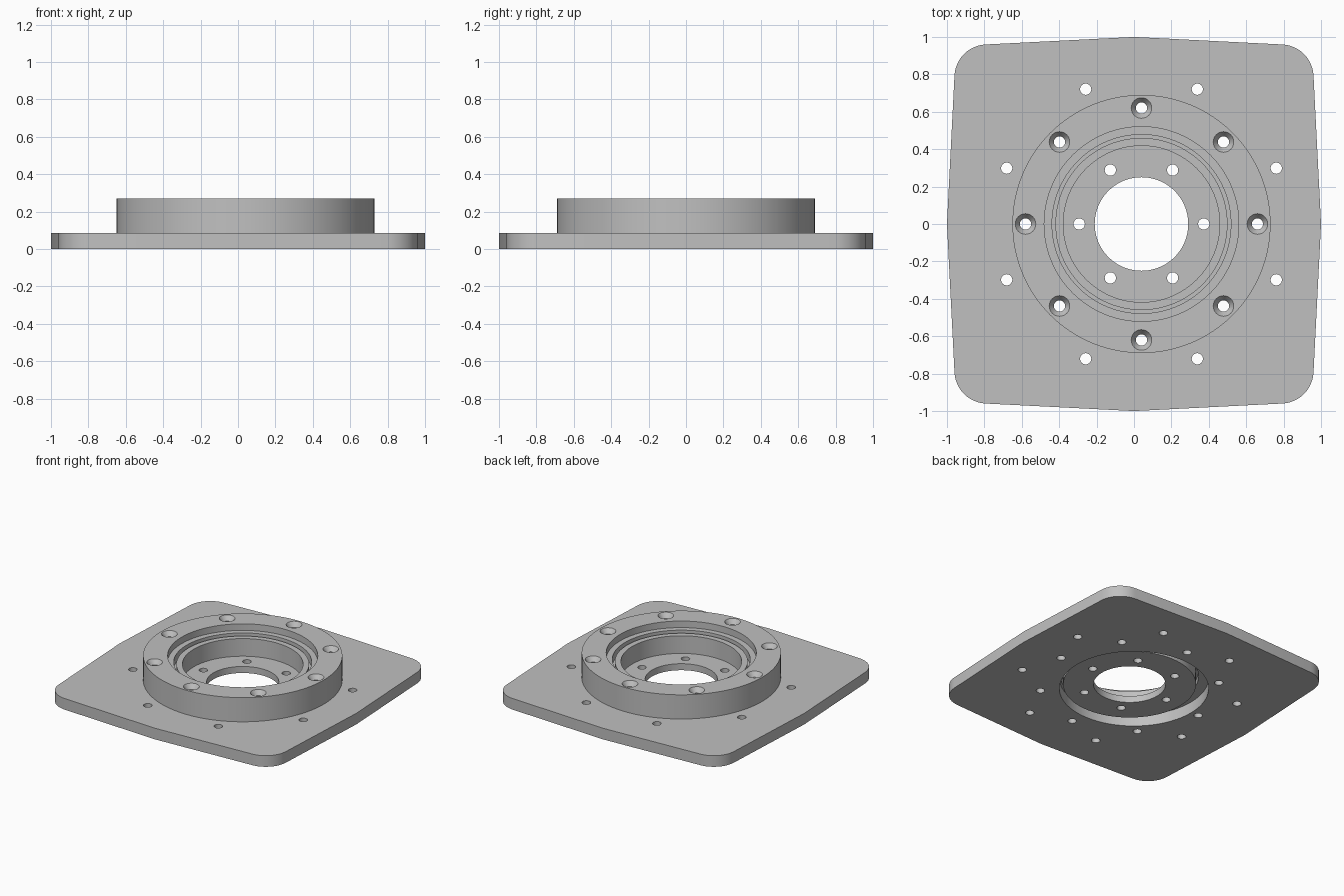
import bpy, bmesh, math

if "Cube" in bpy.data.objects:
    bpy.data.objects.remove(bpy.data.objects["Cube"])

CX = 0.04  # axis of the housing, slightly off the plate centre

grey = bpy.data.materials.new("plain_grey")
grey.diffuse_color = (0.53, 0.53, 0.53, 1)
grey.use_nodes = True
grey.node_tree.nodes["Principled BSDF"].inputs["Base Color"].default_value = grey.diffuse_color


def make_object(name, bm):
    bmesh.ops.remove_doubles(bm, verts=bm.verts, dist=1e-5)
    bmesh.ops.recalc_face_normals(bm, faces=bm.faces)
    me = bpy.data.meshes.new(name)
    bm.to_mesh(me)
    bm.free()
    me.materials.append(grey)
    ob = bpy.data.objects.new(name, me)
    bpy.context.collection.objects.link(ob)
    return ob


def lathe(bm, profile, cx, cy, n):
    """Revolve a closed (radius, z) profile about a vertical axis."""
    rings = []
    for i in range(n):
        a = 2 * math.pi * i / n
        rings.append([bm.verts.new((cx + r * math.cos(a), cy + r * math.sin(a), z))
                      for r, z in profile])
    m = len(profile)
    for i in range(n):
        p, q = rings[i], rings[(i + 1) % n]
        for j in range(m):
            k = (j + 1) % m
            if profile[j][0] == 0 and profile[k][0] == 0:
                continue  # along the axis
            bm.faces.new((p[j], q[j], q[k], p[k]))


def polar(count, radius, start=0.0):
    for i in range(count):
        a = math.radians(start) + 2 * math.pi * i / count
        yield CX + radius * math.cos(a), radius * math.sin(a)


def pin(r):
    return [(0, -0.1), (r, -0.1), (r, 0.4), (0, 0.4)]


def cut(ob, bm):
    cutter = make_object("hole_cutter", bm)
    cutter.hide_render = True
    mod = ob.modifiers.new("holes", 'BOOLEAN')
    mod.operation = 'DIFFERENCE'
    mod.solver = 'EXACT'
    mod.object = cutter
    bpy.context.view_layer.objects.active = ob
    bpy.ops.object.modifier_apply(modifier=mod.name)
    bpy.data.objects.remove(cutter)


def smooth(ob):
    bpy.ops.object.select_all(action='DESELECT')
    ob.select_set(True)
    bpy.context.view_layer.objects.active = ob
    bpy.ops.object.shade_smooth_by_angle(angle=math.radians(25))


# Base plate: bowed square with rounded corners
bm = bmesh.new()
outline = []
for q in range(4):
    base = math.radians(90 * q)
    pts = [(1.0, 0.0)]
    for i in range(13):
        a = math.radians(2.7 + (90 - 5.4) * i / 12)
        pts.append((0.785 + 0.175 * math.cos(a), 0.785 + 0.175 * math.sin(a)))
    for x, y in pts:
        outline.append((x * math.cos(base) - y * math.sin(base),
                        x * math.sin(base) + y * math.cos(base)))
face = bm.faces.new([bm.verts.new((x, y, 0)) for x, y in outline])
top = bmesh.ops.extrude_face_region(bm, geom=[face])
bmesh.ops.translate(bm, vec=(0, 0, 0.085),
                    verts=[v for v in top["geom"] if isinstance(v, bmesh.types.BMVert)])
plate = make_object("base_plate", bm)

# Plate holes: central opening, outer mounting holes, bolt holes
bm = bmesh.new()
lathe(bm, pin(0.517), 0, 0, 96)
for x, y in polar(8, 0.78, 22.5):
    lathe(bm, pin(0.03), x, y, 32)
for x, y in polar(8, 0.62):
    lathe(bm, pin(0.03), x, y, 32)
cut(plate, bm)
smooth(plate)

# Round housing: stepped ring with a grooved inner cup and central bore
bm = bmesh.new()
lathe(bm, [(0.69, 0.085), (0.69, 0.27), (0.52, 0.27), (0.52, 0.22),
           (0.478, 0.22), (0.478, 0.16), (0.46, 0.16), (0.46, 0.205),
           (0.418, 0.205), (0.418, 0.07), (0.25, 0.07), (0.25, 0.02),
           (0.46, 0.02), (0.46, 0.13), (0.478, 0.13), (0.478, 0.085)], CX, 0, 128)
housing = make_object("ring_housing", bm)

# Housing holes: countersunk bolt holes and plain cup floor holes
bm = bmesh.new()
for x, y in polar(8, 0.62):
    lathe(bm, [(0, -0.1), (0.03, -0.1), (0.03, 0.235), (0.055, 0.27),
               (0.0621, 0.28), (0, 0.28)], x, y, 32)
for x, y in polar(6, 0.333):
    lathe(bm, pin(0.03), x, y, 32)
cut(housing, bm)
smooth(housing)
